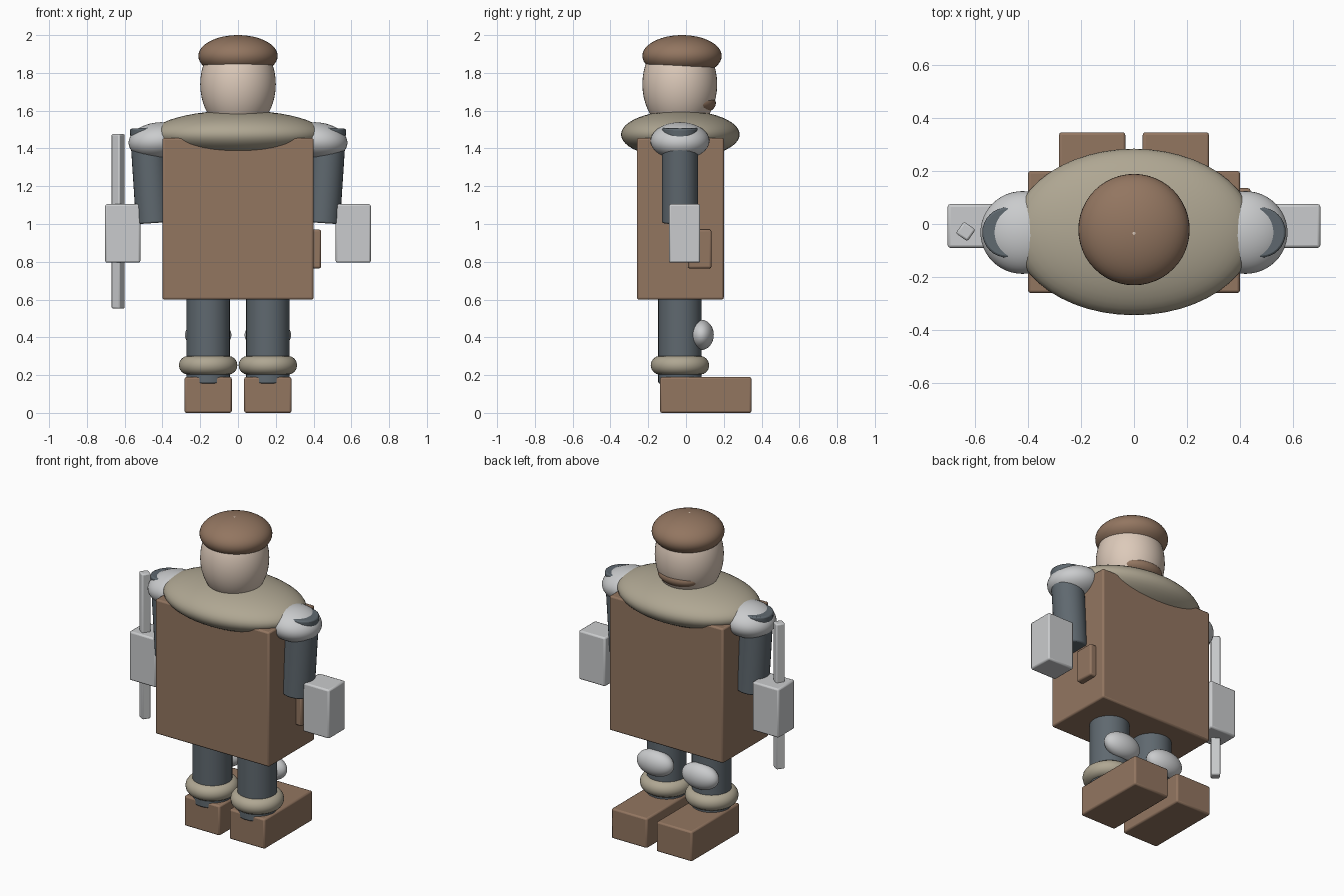
import bpy
import math
from mathutils import Vector

if "Cube" in bpy.data.objects:
    bpy.data.objects.remove(bpy.data.objects["Cube"])


def material(name, color):
    m = bpy.data.materials.new(name)
    m.diffuse_color = (*color, 1)
    m.use_nodes = True
    m.node_tree.nodes["Principled BSDF"].inputs["Base Color"].default_value = m.diffuse_color
    return m


BROWN = material("brown leather", (0.29, 0.18, 0.118))
SKIN = material("pale skin", (0.72, 0.59, 0.49))
BEIGE = material("beige fur", (0.43, 0.385, 0.29))
STEEL = material("light steel", (0.59, 0.60, 0.61))
SLATE = material("slate cloth", (0.115, 0.14, 0.16))
Y = -0.032  # centre line of the upright body parts


def finish(name, mat, bevel=0):
    ob = bpy.context.object
    ob.name = name
    ob.data.materials.append(mat)
    bpy.ops.object.transform_apply(location=False, rotation=False, scale=True)
    if bevel:
        mod = ob.modifiers.new("soft edges", "BEVEL")
        mod.width, mod.segments, mod.limit_method = bevel, 2, "ANGLE"
    bpy.ops.object.shade_smooth_by_angle(angle=math.radians(35))
    return ob


def box(name, mat, lo, hi, bevel=0.01, turn=0):
    lo, hi = Vector(lo), Vector(hi)
    bpy.ops.mesh.primitive_cube_add(size=1, location=(lo + hi) / 2, rotation=(0, 0, turn))
    bpy.context.object.scale = hi - lo
    return finish(name, mat, bevel)


def ball(name, mat, center, radii, tilt=0):
    bpy.ops.mesh.primitive_uv_sphere_add(segments=48, ring_count=24, radius=1,
                                         location=center, rotation=(0, tilt, 0))
    bpy.context.object.scale = radii
    return finish(name, mat)


def limb(name, mat, start, end, radius):
    a, b = Vector(start), Vector(end)
    bpy.ops.mesh.primitive_cylinder_add(vertices=32, radius=radius, depth=(b - a).length,
                                        location=(a + b) / 2)
    bpy.context.object.rotation_euler = (b - a).to_track_quat("Z", "Y").to_euler()
    return finish(name, mat, 0.008)


# Head, cap and beard
ball("head", SKIN, (0, -0.033, 1.74), (0.2, 0.198, 0.26))
ball("cap", BROWN, (0, -0.021, 1.89), (0.21, 0.21, 0.11))
ball("beard", BROWN, (0, 0.06, 1.64), (0.14, 0.098, 0.06))
box("chin_tuft", BROWN, (-0.03, 0.05, 1.54), (0.03, 0.11, 1.61))

# Torso with fur collar and side pouch
box("tunic", BROWN, (-0.4, -0.26, 0.6), (0.4, 0.2, 1.455))
ball("fur_collar", BEIGE, (0, -0.03, 1.474), (0.455, 0.314, 0.127))
box("pouch", BROWN, (0.36, 0.01, 0.765), (0.44, 0.135, 0.97))

for side, s in (("left", -1), ("right", 1)):
    # Arms
    limb(side + "_arm", SLATE, (s * 0.445, Y, 1.005), (s * 0.478, Y, 1.51), 0.095)
    ball(side + "_shoulder_plate", STEEL, (s * 0.42, Y, 1.44), (0.16, 0.156, 0.098), s * 0.1)
    x0, x1 = sorted((s * 0.517, s * 0.703))
    box(side + "_gauntlet", STEEL, (x0, -0.09, 0.795), (x1, 0.075, 1.105))
    # Legs
    x = s * 0.158
    limb(side + "_leg", SLATE, (x, Y, 0.155), (x, Y, 0.65), 0.115)
    ball(side + "_knee_pad", STEEL, (x, 0.081, 0.413), (0.123, 0.066, 0.08))
    bpy.ops.mesh.primitive_torus_add(major_segments=48, minor_segments=16, location=(x, Y, 0.252),
                                     major_radius=0.105, minor_radius=0.05)
    finish(side + "_fur_cuff", BEIGE)
    box(side + "_boot", BROWN, (x - 0.125, -0.137, 0), (x + 0.125, 0.346, 0.19))

# Square staff held in one hand
box("staff", STEEL, (-0.662, -0.055, 0.552), (-0.608, -0.001, 1.476), 0.008, math.radians(55))
